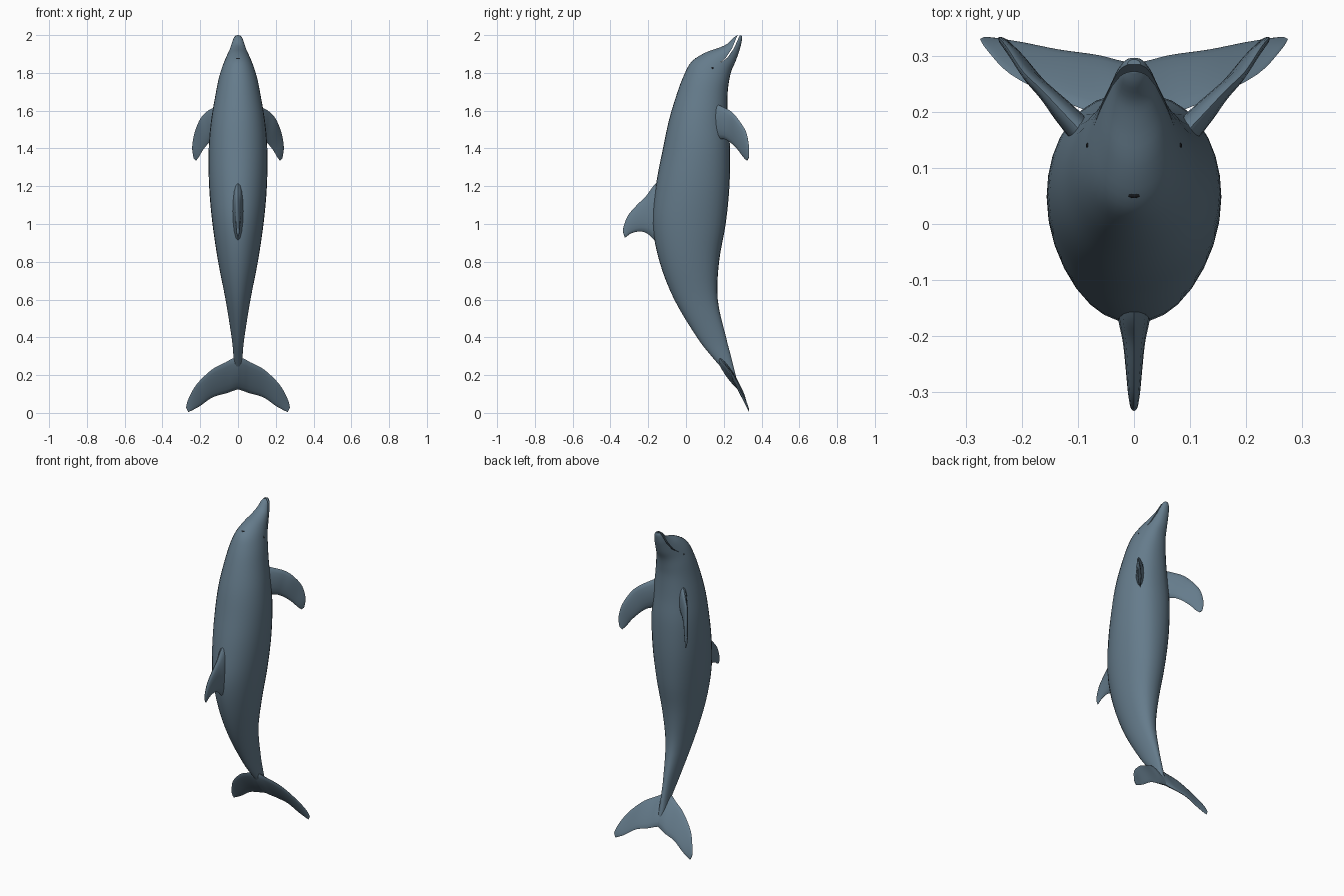
import bpy, bmesh, math
from mathutils import Vector

if "Cube" in bpy.data.objects:
    bpy.data.objects.remove(bpy.data.objects["Cube"])


def material(name, color):
    m = bpy.data.materials.new(name)
    m.diffuse_color = color
    m.use_nodes = True
    m.node_tree.nodes["Principled BSDF"].inputs["Base Color"].default_value = m.diffuse_color
    return m


SKIN = material("skin", (0.13, 0.20, 0.26, 1))
DARK = material("dark", (0.01, 0.012, 0.015, 1))


def catmull(rows, steps):
    """Resample rows of numbers with a smooth spline."""
    out = []
    for i in range(len(rows) - 1):
        quad = zip(rows[max(i - 1, 0)], rows[i], rows[i + 1], rows[min(i + 2, len(rows) - 1)])
        quad = list(quad)
        for s in range(steps):
            t = s / steps
            out.append([0.5 * (2 * b + (c - a) * t + (2 * a - 5 * b + 4 * c - d) * t * t
                               + (3 * b - a - 3 * c + d) * t ** 3) for a, b, c, d in quad])
    return out + [list(rows[-1])]


def make(name, bm, mat):
    bmesh.ops.recalc_face_normals(bm, faces=bm.faces)
    me = bpy.data.meshes.new(name)
    bm.to_mesh(me)
    bm.free()
    me.materials.append(mat)
    ob = bpy.data.objects.new(name, me)
    bpy.context.collection.objects.link(ob)
    return ob


def smooth(ob, angle=40):
    bpy.ops.object.select_all(action='DESELECT')
    ob.select_set(True)
    bpy.context.view_layer.objects.active = ob
    bpy.ops.object.shade_smooth_by_angle(angle=math.radians(angle))


def loft(name, rows, normal, sides=24, steps=4, full=1.0):
    """Skin oval rings; each row is edge A xyz, edge B xyz, half thickness."""
    bm = bmesh.new()
    n = Vector(normal).normalized()
    rings = []
    for r in catmull(rows, steps):
        a, b = Vector(r[:3]), Vector(r[3:6])
        mid, half = (a + b) / 2, (a - b) / 2
        ring = []
        for k in range(sides):
            ang = 2 * math.pi * k / sides
            c, s = math.cos(ang), math.sin(ang)
            if c < 0:
                s = math.copysign(abs(s) ** full, s)
            ring.append(bm.verts.new(mid + half * c + n * (s * r[6])))
        rings.append(ring)
    for p, q in zip(rings, rings[1:]):
        for k in range(sides):
            j = (k + 1) % sides
            bm.faces.new((p[k], p[j], q[j], q[k]))
    bm.faces.new(rings[0])
    bm.faces.new(rings[-1])
    return make(name, bm, SKIN)


def mirror_x(ob):
    ob.modifiers.new("mirror", 'MIRROR').use_axis[0] = True


def blob(name, loc, scale):
    bm = bmesh.new()
    bmesh.ops.create_uvsphere(bm, u_segments=12, v_segments=8, radius=1)
    for v in bm.verts:
        v.co = Vector(loc) + v.co * Vector(scale)
    ob = make(name, bm, DARK)
    smooth(ob)
    return ob


# Body: back y, z, belly y, z, half width from beak to tail
body_rows = [
    (0.272, 2.0, 0.294, 1.998, 0.012), (0.25, 1.985, 0.297, 1.98, 0.024),
    (0.217, 1.953, 0.289, 1.94, 0.036), (0.172, 1.932, 0.278, 1.905, 0.046),
    (0.10, 1.906, 0.262, 1.86, 0.062), (0.03, 1.86, 0.24, 1.81, 0.082),
    (-0.01, 1.79, 0.227, 1.75, 0.102), (-0.048, 1.69, 0.22, 1.68, 0.119),
    (-0.09, 1.55, 0.222, 1.55, 0.142), (-0.122, 1.4, 0.233, 1.4, 0.155),
    (-0.16, 1.2, 0.23, 1.2, 0.153), (-0.177, 1.0, 0.21, 1.0, 0.135),
    (-0.14, 0.8, 0.175, 0.8, 0.105), (-0.062, 0.6, 0.168, 0.6, 0.066),
    (0.058, 0.4, 0.212, 0.4, 0.034), (0.135, 0.3, 0.238, 0.3, 0.024),
    (0.2, 0.225, 0.258, 0.22, 0.02), (0.262, 0.15, 0.275, 0.15, 0.008)]
body = loft("body", [(0, a, b, 0, c, d, w) for a, b, c, d, w in body_rows],
            (1, 0, 0), sides=32, full=0.85)

# Mouth: thin wedge cut between the jaws
bm = bmesh.new()
wedge = [(0.176, 1.85), (0.211, 1.88), (0.244, 1.93), (0.281, 2.02),
         (0.294, 2.02), (0.254, 1.93), (0.219, 1.88)]
left = [bm.verts.new((-0.2, y, z)) for y, z in wedge]
right = [bm.verts.new((0.2, y, z)) for y, z in wedge]
bm.faces.new(left)
bm.faces.new(right)
for i in range(len(wedge)):
    j = (i + 1) % len(wedge)
    bm.faces.new((left[i], left[j], right[j], right[i]))
cutter = make("mouth_cutter", bm, SKIN)
cut = body.modifiers.new("mouth", 'BOOLEAN')
cut.object = cutter
cut.operation = 'DIFFERENCE'
cut.solver = 'EXACT'
bpy.context.view_layer.objects.active = body
bpy.ops.object.modifier_apply(modifier="mouth")
bpy.data.objects.remove(cutter)
smooth(body)

# Dorsal fin: leading y, z, trailing y, z, half thickness
fin_rows = [
    (-0.10, 1.26, -0.12, 0.86, 0.036), (-0.165, 1.21, -0.178, 0.925, 0.028),
    (-0.21, 1.15, -0.212, 0.953, 0.02), (-0.265, 1.095, -0.25, 0.96, 0.015),
    (-0.31, 1.04, -0.29, 0.95, 0.011), (-0.333, 0.975, -0.315, 0.933, 0.007),
    (-0.33, 0.945, -0.324, 0.929, 0.003)]
smooth(loft("dorsal_fin", [(0, a, b, 0, c, d, w) for a, b, c, d, w in fin_rows],
            (1, 0, 0), sides=16))

# Flippers
flippers = loft("flippers", [
    (0.08, 0.15, 1.64, 0.08, 0.15, 1.45, 0.026),
    (0.132, 0.205, 1.615, 0.122, 0.198, 1.45, 0.02),
    (0.165, 0.24, 1.595, 0.142, 0.222, 1.44, 0.015),
    (0.198, 0.272, 1.56, 0.163, 0.248, 1.42, 0.012),
    (0.228, 0.317, 1.49, 0.188, 0.278, 1.388, 0.01),
    (0.242, 0.333, 1.41, 0.207, 0.302, 1.355, 0.007),
    (0.235, 0.332, 1.35, 0.222, 0.322, 1.335, 0.003)], (0.75, -0.65, 0), sides=16)
smooth(flippers)
mirror_x(flippers)

# Tail flukes
flukes = loft("tail_flukes", [
    (0, 0.17, 0.29, 0, 0.285, 0.125, 0.02),
    (0.03, 0.18, 0.287, 0.03, 0.292, 0.115, 0.018),
    (0.065, 0.195, 0.268, 0.065, 0.302, 0.103, 0.013),
    (0.14, 0.225, 0.228, 0.135, 0.312, 0.082, 0.01),
    (0.22, 0.267, 0.15, 0.2, 0.325, 0.037, 0.007),
    (0.262, 0.31, 0.075, 0.24, 0.331, 0.015, 0.005),
    (0.275, 0.33, 0.03, 0.263, 0.334, 0.004, 0.002)], (0, 0.8, 0.6), sides=16)
smooth(flukes)
mirror_x(flukes)

# Eyes and blowhole
mirror_x(blob("eyes", (0.08, 0.14, 1.825), (0.006, 0.006, 0.008)))
blob("blowhole", (0, 0.052, 1.873), (0.013, 0.006, 0.006))
